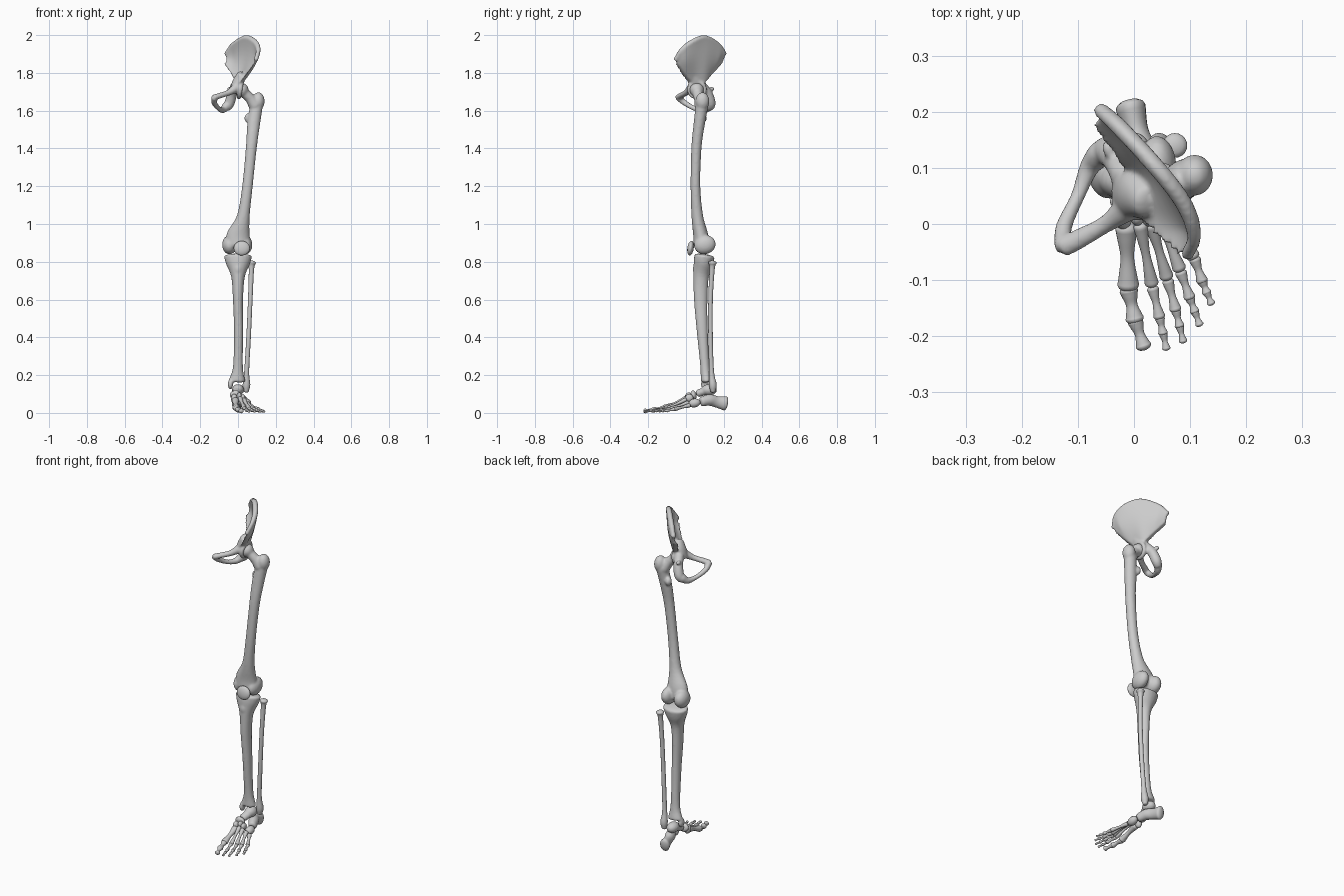
import bpy, bmesh, math
from mathutils import Vector, Matrix

cube = bpy.data.objects.get("Cube")
if cube:
    bpy.data.objects.remove(cube)

bone = bpy.data.materials.new("bone_grey")
bone.use_nodes = True
GREY = (0.6, 0.6, 0.6, 1)
bone.diffuse_color = GREY
bone.node_tree.nodes["Principled BSDF"].inputs["Base Color"].default_value = GREY
SIDES = 20


def catmull(rows, steps=5):
    """Smooth interpolation through rows of numbers."""
    rows = [Vector(r) for r in rows]
    pts = [2 * rows[0] - rows[1]] + rows + [2 * rows[-1] - rows[-2]]
    out = []
    for p0, p1, p2, p3 in zip(pts, pts[1:], pts[2:], pts[3:]):
        for i in range(steps):
            t = i / steps
            out.append(0.5 * (2 * p1 + (p2 - p0) * t + (2 * p0 - 5 * p1 + 4 * p2 - p3) * t * t
                              + (3 * p1 - p0 - 3 * p2 + p3) * t ** 3))
    return out + [rows[-1]]


def loft(bm, stations, cap=0.5):
    """Rounded tube through stations of x, y, z, half width, half depth."""
    path = catmull([s if len(s) == 5 else (*s, s[3]) for s in stations])
    centres = [Vector(p[:3]) for p in path]
    whole = (centres[-1] - centres[0]).normalized()
    ref = Vector((0, 1, 0)) if abs(whole.x) > 0.75 else Vector((1, 0, 0))
    frames = []
    for i, p in enumerate(path):
        t = (centres[min(i + 1, len(path) - 1)] - centres[max(i - 1, 0)]).normalized()
        u = (ref - t * ref.dot(t)).normalized()
        frames.append((centres[i], t, u, t.cross(u), p[3], p[4]))

    def domed(frame, sign):
        c, t, u, v, a, b = frame
        for k in (1, 2, 3):
            ang = k * math.pi / 7
            yield (c + t * sign * cap * min(a, b) * math.sin(ang), t, u, v,
                   a * math.cos(ang), b * math.cos(ang))

    frames = list(domed(frames[0], -1))[::-1] + frames + list(domed(frames[-1], 1))
    rings = []
    for c, t, u, v, a, b in frames:
        angles = [2 * math.pi * k / SIDES for k in range(SIDES)]
        rings.append([bm.verts.new(c + u * a * math.cos(g) + v * b * math.sin(g)) for g in angles])
    for r, s in zip(rings, rings[1:]):
        for k in range(SIDES):
            n = (k + 1) % SIDES
            bm.faces.new((r[k], r[n], s[n], s[k]))
    bm.faces.new(rings[0][::-1])
    bm.faces.new(rings[-1])


def blob(bm, centre, size, tilt=0, axis='X'):
    """Ellipsoid with half sizes, tilted in degrees."""
    m = (Matrix.Translation(centre) @ Matrix.Rotation(math.radians(tilt), 4, axis)
         @ Matrix.Diagonal((*size, 1)))
    bmesh.ops.create_uvsphere(bm, u_segments=24, v_segments=14, radius=1, matrix=m)


def finish(name, bm, voxel=0, smooth=5):
    """Turn the mesh into an object; fuse overlapping pieces when voxel is given."""
    bmesh.ops.recalc_face_normals(bm, faces=bm.faces)
    mesh = bpy.data.meshes.new(name)
    bm.to_mesh(mesh)
    bm.free()
    mesh.materials.append(bone)
    mesh.polygons.foreach_set("use_smooth", [True] * len(mesh.polygons))
    obj = bpy.data.objects.new(name, mesh)
    bpy.context.collection.objects.link(obj)
    if voxel:
        fuse = obj.modifiers.new("fuse", 'REMESH')
        fuse.mode = 'VOXEL'
        fuse.voxel_size = voxel
        fuse.use_smooth_shade = True
        soften = obj.modifiers.new("soften", 'SMOOTH')
        soften.factor = 0.5
        soften.iterations = smooth
    return obj


# Hip bone: flared wing between crest and lower edge
bm = bmesh.new()
crest = catmull([(.095, -.055, 1.87), (.108, -.02, 1.925), (.09, .035, 1.967), (.04, .1, 1.988),
                 (-.025, .17, 1.95), (-.062, .205, 1.9)])
lower = catmull([(.085, -.05, 1.845), (.045, -.01, 1.785), (.015, .03, 1.745), (.005, .085, 1.745),
                 (-.025, .13, 1.79), (-.065, .185, 1.85)])
ROWS = 10
sheet = []
for top, low in zip(crest, lower):
    dip = Vector((.015, .01, 0)) * min(1, (top - low).length / .15)
    col = []
    for r in range(ROWS + 1):
        t = r / ROWS
        thick = .008 + .008 * abs(2 * t - 1) ** 2
        mid = top.lerp(low, t) + dip * math.sin(math.pi * t)
        out = Vector((.75, .65, .1)) * thick
        col.append((bm.verts.new(mid + out), bm.verts.new(mid - out)))
    sheet.append(col)
for a, b in zip(sheet, sheet[1:]):
    for r in range(ROWS):
        bm.faces.new((a[r][0], a[r + 1][0], b[r + 1][0], b[r][0]))
        bm.faces.new((a[r][1], b[r][1], b[r + 1][1], a[r + 1][1]))
    for r in (0, ROWS):
        bm.faces.new((a[r][0], b[r][0], b[r][1], a[r][1]))
for col in (sheet[0], sheet[-1]):
    for p, q in zip(col, col[1:]):
        bm.faces.new((p[0], p[1], q[1], q[0]))
loft(bm, [(*p, .012) for p in crest[::5]])
# Hip socket: body and rim ring
loft(bm, [(.02, .04, 1.79, .025, .03), (.0, .055, 1.75, .03, .045), (-.018, .06, 1.71, .025, .045)])
ring_turn = Matrix.Translation((.012, .058, 1.712)) @ Matrix.Rotation(math.radians(100), 3, 'Y').to_4x4()
arc = [ring_turn @ Vector((.041 * math.cos(g), .041 * math.sin(g), 0))
       for g in [2 * math.pi * k / 24 for k in range(24)]]
for p in arc:
    blob(bm, p, (.013, .012, .012))
# Pubis, seat bone and the lower branch closing the opening
loft(bm, [(-.01, .03, 1.72, .025), (-.05, .0, 1.695, .016), (-.095, -.025, 1.68, .018, .015),
          (-.125, -.04, 1.67, .019, .016)])
loft(bm, [(-.125, -.04, 1.67, .018), (-.125, -.005, 1.64, .015), (-.1, .05, 1.61, .013),
          (-.08, .1, 1.605, .018), (-.06, .125, 1.625, .024)])
loft(bm, [(-.015, .085, 1.73, .026), (-.03, .115, 1.69, .026), (-.045, .13, 1.64, .027),
          (-.06, .125, 1.615, .022)])
blob(bm, (-.045, .135, 1.715), (.012, .016, .012))
finish("hip_bone", bm, .0055, 6)

# Thigh bone: shaft, neck, ball, trochanters and condyles
bm = bmesh.new()
loft(bm, [(.098, .085, 1.63, .034), (.083, .07, 1.53, .034, .03), (.07, .055, 1.4, .029, .027),
          (.05, .05, 1.2, .028, .026), (.028, .06, 1.04, .034, .031), (.002, .078, .94, .062, .04),
          (-.002, .08, .89, .062, .042)])
loft(bm, [(.09, .08, 1.63, .036), (.06, .068, 1.67, .027), (.02, .057, 1.705, .028)])
blob(bm, (.018, .057, 1.71), (.038, .038, .038))
blob(bm, (.108, .087, 1.65), (.033, .037, .048))
blob(bm, (.052, .09, 1.56), (.018, .02, .025))
blob(bm, (-.045, .1, .89), (.039, .056, .05), 15)
blob(bm, (.041, .1, .89), (.035, .058, .05), 15)
finish("thigh_bone", bm, .006, 6)

# Kneecap
bm = bmesh.new()
blob(bm, (.02, .024, .872), (.043, .017, .039), -8)
finish("kneecap", bm)

# Shin bone with plateau and inner ankle
bm = bmesh.new()
loft(bm, [(0, .098, .828, .074, .054), (0, .092, .79, .064, .052), (0, .08, .72, .036, .041),
          (0, .078, .6, .027, .036), (.003, .085, .45, .025, .03), (0, .1, .25, .026, .025),
          (-.005, .108, .17, .044, .03)], .25)
blob(bm, (0, .05, .76), (.02, .014, .03))
blob(bm, (-.04, .1, .152), (.014, .022, .028))
finish("shin_bone", bm, .006, 4)

# Calf bone
bm = bmesh.new()
loft(bm, [(.073, .14, .795, .022), (.071, .138, .76, .014), (.065, .13, .6, .012),
          (.056, .13, .4, .012), (.046, .135, .22, .013), (.045, .142, .15, .02), (.043, .143, .115, .014)])
finish("calf_bone", bm)

# Heel bone
bm = bmesh.new()
loft(bm, [(-.006, .208, .05, .027, .038), (.004, .165, .058, .022, .03), (.016, .125, .068, .028, .03),
          (.035, .085, .06, .022, .025)])
finish("heel_bone", bm)

# Ankle bone
bm = bmesh.new()
blob(bm, (0, .122, .122), (.032, .042, .03))
loft(bm, [(0, .11, .12, .026, .022), (-.012, .065, .103, .023, .02)])
finish("ankle_bone", bm, .005, 4)

# Midfoot bones
MIDFOOT = {
    "cuboid_bone": ((.047, .045, .052), (.023, .032, .023)),
    "navicular_bone": ((-.013, .04, .094), (.03, .016, .025)),
    "inner_wedge_bone": ((-.02, .012, .075), (.017, .021, .026)),
    "middle_wedge_bone": ((.006, .015, .088), (.013, .018, .02)),
    "outer_wedge_bone": ((.026, .017, .079), (.013, .022, .02)),
}
for name, (centre, size) in MIDFOOT.items():
    bm = bmesh.new()
    blob(bm, centre, size, 12)
    finish(name, bm)


# Toe rays: base, ball, knuckle and tip of each, with thickness
def long_bone(name, a, b, r):
    """Small bone with flared ends and a slim waist."""
    bm = bmesh.new()
    shape = [(.06, 1), (.22, .85), (.5, .62), (.8, .85), (.93, 1)]
    loft(bm, [(*a.lerp(b, t), r * w, r * w * .9) for t, w in shape], .7)
    finish(name, bm)


TOES = [
    (.0195, (-.014, -.002, .068), (-.01, -.116, .025), (.002, -.172, .016), (.018, -.22, .01)),
    (.0125, (.01, .002, .08), (.033, -.113, .025), (.046, -.168, .015), (.058, -.223, .008)),
    (.0125, (.03, .002, .072), (.06, -.1, .023), (.075, -.155, .014), (.088, -.21, .008)),
    (.0125, (.045, .015, .055), (.083, -.085, .021), (.1, -.133, .013), (.117, -.18, .008)),
    (.0125, (.062, .02, .04), (.108, -.062, .019), (.122, -.103, .012), (.138, -.142, .008)),
]
for n, (r, *joints) in enumerate(TOES, 1):
    base, ball, knuckle, tip = (Vector(j) for j in joints)
    long_bone(f"toe_{n}_metatarsal", base, ball, r)
    long_bone(f"toe_{n}_near_bone", ball, knuckle, r * .85)
    if n == 1:
        long_bone("toe_1_end_bone", knuckle, tip, r * .72)
    else:
        middle = knuckle.lerp(tip, .5)
        long_bone(f"toe_{n}_middle_bone", knuckle, middle, r * .7)
        long_bone(f"toe_{n}_end_bone", middle, tip, r * .6)
